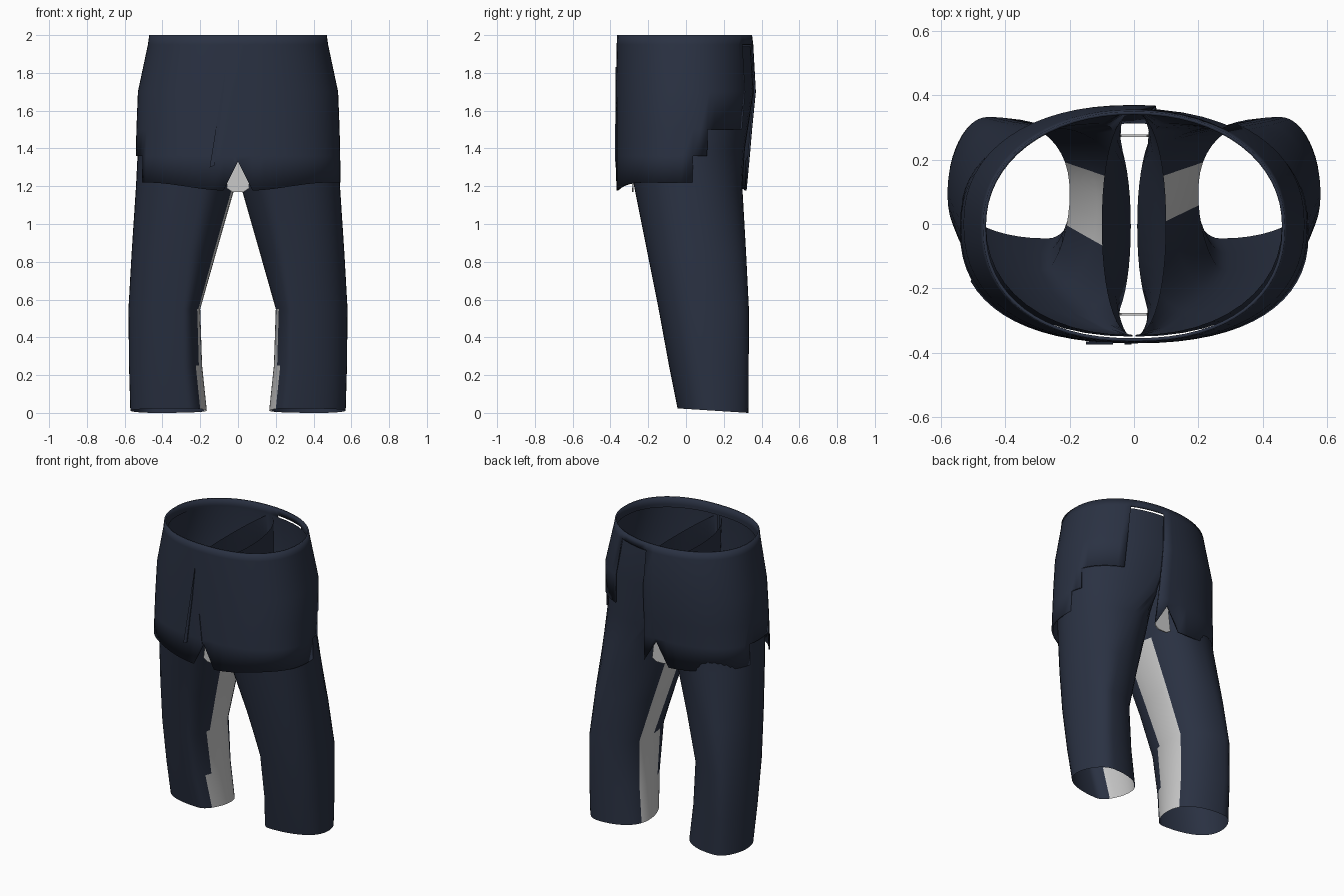
import bpy, bmesh, math

if "Cube" in bpy.data.objects:
    bpy.data.objects.remove(bpy.data.objects["Cube"])


def material(name, rgb):
    m = bpy.data.materials.new(name)
    m.diffuse_color = (*rgb, 1)
    m.use_nodes = True
    m.node_tree.nodes["Principled BSDF"].inputs["Base Color"].default_value = m.diffuse_color
    return m


NAVY = material("navy cloth", (0.023, 0.031, 0.055))
GREY = material("light grey lining", (0.58, 0.58, 0.58))


def finish(bm, name, angle=50):
    me = bpy.data.meshes.new(name)
    bm.to_mesh(me)
    bm.free()
    me.materials.append(NAVY)
    me.materials.append(GREY)
    ob = bpy.data.objects.new(name, me)
    bpy.context.collection.objects.link(ob)
    bpy.ops.object.select_all(action='DESELECT')
    ob.select_set(True)
    bpy.context.view_layer.objects.active = ob
    bpy.ops.object.shade_smooth_by_angle(angle=math.radians(angle))
    return ob


def power(v, e):
    return math.copysign(abs(v) ** e, v)


# Leg sections: z, inner x, middle x, outer x, front y, back y, slant
LEG = [(0.00, 0.165, 0.35, 0.570, -0.045, 0.330, 0.08),
       (0.25, 0.190, 0.37, 0.577, -0.090, 0.332, 0.08),
       (0.55, 0.200, 0.37, 0.580, -0.145, 0.333, 0.08),
       (0.85, 0.115, 0.32, 0.563, -0.205, 0.318, 0.06),
       (1.20, 0.015, 0.22, 0.540, -0.275, 0.298, 0.03),
       (1.40, 0.010, 0.10, 0.530, -0.325, 0.312, 0.0),
       (1.70, 0.070, 0.005, 0.518, -0.350, 0.358, 0.0),
       (1.94, 0.100, 0.005, 0.460, -0.345, 0.342, 0.0)]


def leg(name, side):
    n = 48
    bm = bmesh.new()
    rings = []
    for z, xi, xm, xo, yf, yb, slant in LEG:
        ring = []
        for k in range(n):
            t = 2 * math.pi * k / n
            c, s = power(math.cos(t), 0.93), power(math.sin(t), 0.93)
            m = xm + slant * s
            x = m + c * (xo - m if c > 0 else m - xi)
            y = (yf + yb) / 2 + s * (yb - yf) / 2
            dz = 0.012 * (1 - s) if z == 0 else 0
            # the inside wall sags a little below the waist
            if z > 1.9 and c < 0:
                dz = 0.05 * c
            ring.append(bm.verts.new((side * x, y, z + dz)))
        rings.append(ring)
    for i in range(len(rings) - 1):
        for k in range(n):
            deg = 360 * (k + 0.5) / n
            a, b = rings[i], rings[i + 1]
            q = [a[k], a[(k + 1) % n], b[(k + 1) % n], b[k]]
            f = bm.faces.new(q if side > 0 else q[::-1])
            # grey lining along the inner thigh, wider at the hem
            front = 222 if i == 0 else 212 if i == 1 else (203 if side < 0 else 188)
            if i < 4 and 158 < deg < front:
                f.material_index = 1
    return finish(bm, name)


leg("right_leg", 1)
leg("left_leg", -1)

# Seat: outer wrap with an open right back and a waistband all round
SEAT = [(1.22, 0.543, -0.370, 0.322), (1.36, 0.541, -0.371, 0.338),
        (1.50, 0.538, -0.371, 0.350), (1.70, 0.530, -0.370, 0.370),
        (1.95, 0.477, -0.367, 0.356), (2.00, 0.470, -0.365, 0.350)]
N = 64
bm = bmesh.new()
rings = []
for i, (z, rx, yf, yb) in enumerate(SEAT):
    ring = []
    for k in range(N):
        t = 2 * math.pi * k / N
        # squarer at the front, rounder at the back and the waist
        e = (0.84, 0.85, 0.86, 0.87, 0.88, 0.88)[i] if math.sin(t) < 0 else \
            (0.76, 0.82, 0.86, 0.89, 0.94, 0.95)[i]
        c, s = power(math.cos(t), e), power(math.sin(t), e)
        zz = z
        if i == 0:
            # hem dips to the middle, notched at the centre seam
            zz = 1.33 if k in (N // 4, 3 * N // 4) else 1.22 - 0.045 * abs(s) ** 8
        ring.append(bm.verts.new((rx * c, (yf + yb) / 2 + s * (yb - yf) / 2, zz)))
    rings.append(ring)
for i in range(len(SEAT) - 1):
    for k in range(N):
        # right back stays open, higher towards the back
        if 3 <= k <= 14 and (i < 2 or (i < 4 and k > 9)):
            continue
        if i == 0 and (1 <= k <= 2 or 30 <= k <= 35):
            continue
        a, b = rings[i], rings[i + 1]
        bm.faces.new((a[k], a[(k + 1) % N], b[(k + 1) % N], b[k]))
bmesh.ops.delete(bm, geom=[v for v in bm.verts if not v.link_faces], context='VERTS')
seat = finish(bm, "seat")
mod = seat.modifiers.new("cloth thickness", 'SOLIDIFY')
mod.thickness = 0.01
mod.offset = -1


def plate(name, pts, y, index=0):
    """Thin plate in the x-z plane, 0.008 thick."""
    bm = bmesh.new()
    f = bm.faces.new([bm.verts.new((x, y, z)) for x, z in pts])
    r = bmesh.ops.extrude_face_region(bm, geom=[f])
    for v in r["geom"]:
        if isinstance(v, bmesh.types.BMVert):
            v.co.y += 0.008
    bmesh.ops.recalc_face_normals(bm, faces=bm.faces)
    for f in bm.faces:
        f.material_index = index
    finish(bm, name, 30)


# Folds in the front cloth
plate("front_fold", [(-0.065, 1.83), (-0.15, 1.30), (-0.125, 1.31), (-0.085, 1.62)], -0.374)
plate("centre_fold", [(-0.03, 1.53), (-0.022, 1.33), (-0.008, 1.33)], -0.375)
# Grey crotch gussets, front and back
GUSSET = [(-0.06, 1.19), (-0.03, 1.17), (0.03, 1.17), (0.06, 1.19), (0.04, 1.36), (-0.04, 1.36)]
plate("front_gusset", GUSSET, -0.285, 1)
plate("back_gusset", GUSSET, 0.27, 1)
